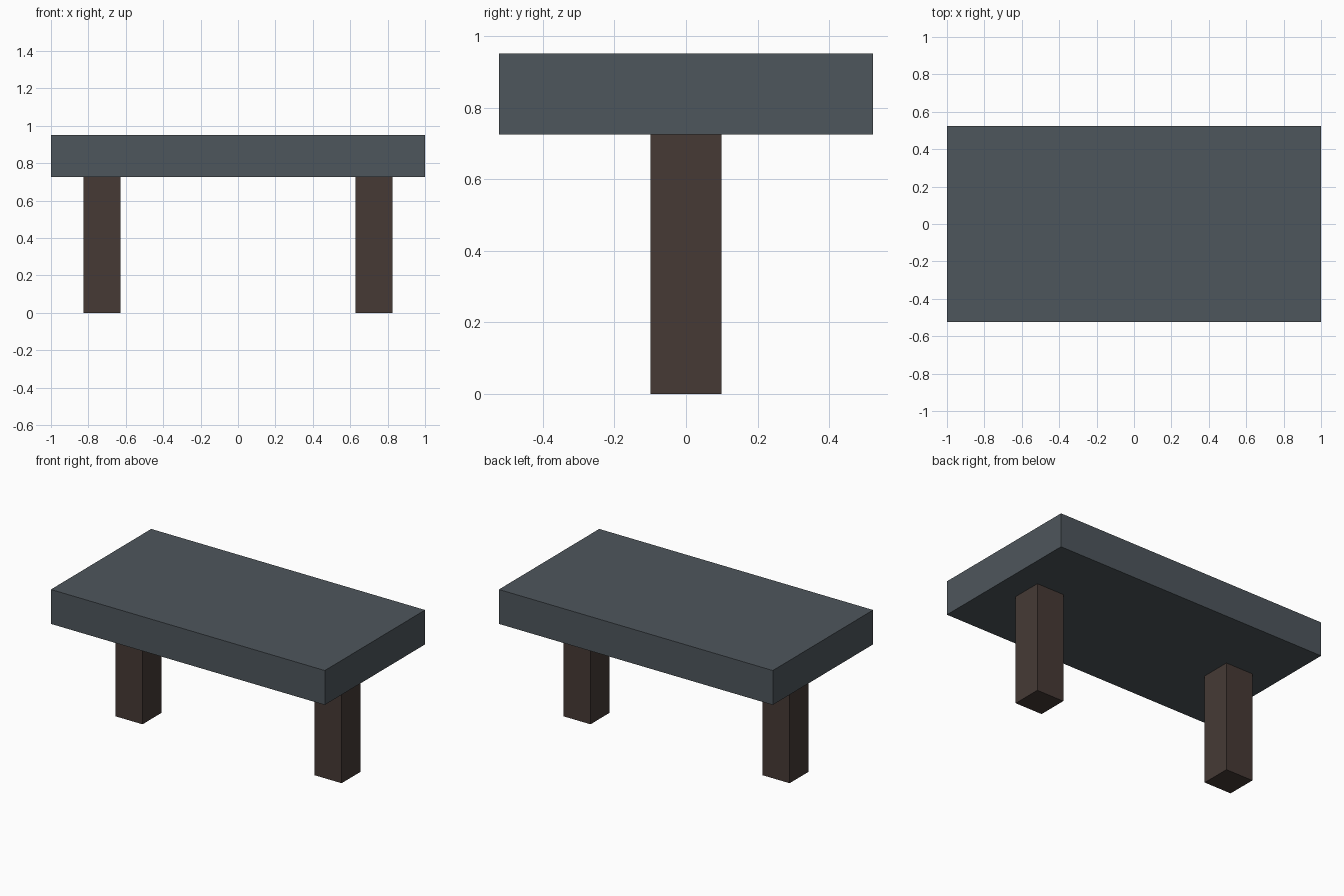
import bpy

if "Cube" in bpy.data.objects:
    bpy.data.objects.remove(bpy.data.objects["Cube"])


def material(name, color):
    mat = bpy.data.materials.new(name)
    mat.diffuse_color = (*color, 1)
    mat.use_nodes = True
    mat.node_tree.nodes["Principled BSDF"].inputs["Base Color"].default_value = mat.diffuse_color
    return mat


def box(name, center, size, mat):
    bpy.ops.mesh.primitive_cube_add(size=1, location=center)
    obj = bpy.context.object
    obj.name = name
    obj.scale = size
    bpy.ops.object.transform_apply(location=False, rotation=False, scale=True)
    obj.data.materials.append(mat)
    return obj


stone = material("slate_grey", (0.076, 0.093, 0.107))
wood = material("dark_brown", (0.061, 0.042, 0.036))

TOP, UNDERSIDE = 0.952, 0.725

# Thick table slab
box("table_top", (0, 0, (TOP + UNDERSIDE) / 2), (2, 1.046, TOP - UNDERSIDE), stone)

# One square post at each end
for name, side in (("left_leg", -1), ("right_leg", 1)):
    box(name, (side * 0.727, 0, UNDERSIDE / 2), (0.199, 0.199, UNDERSIDE), wood)
